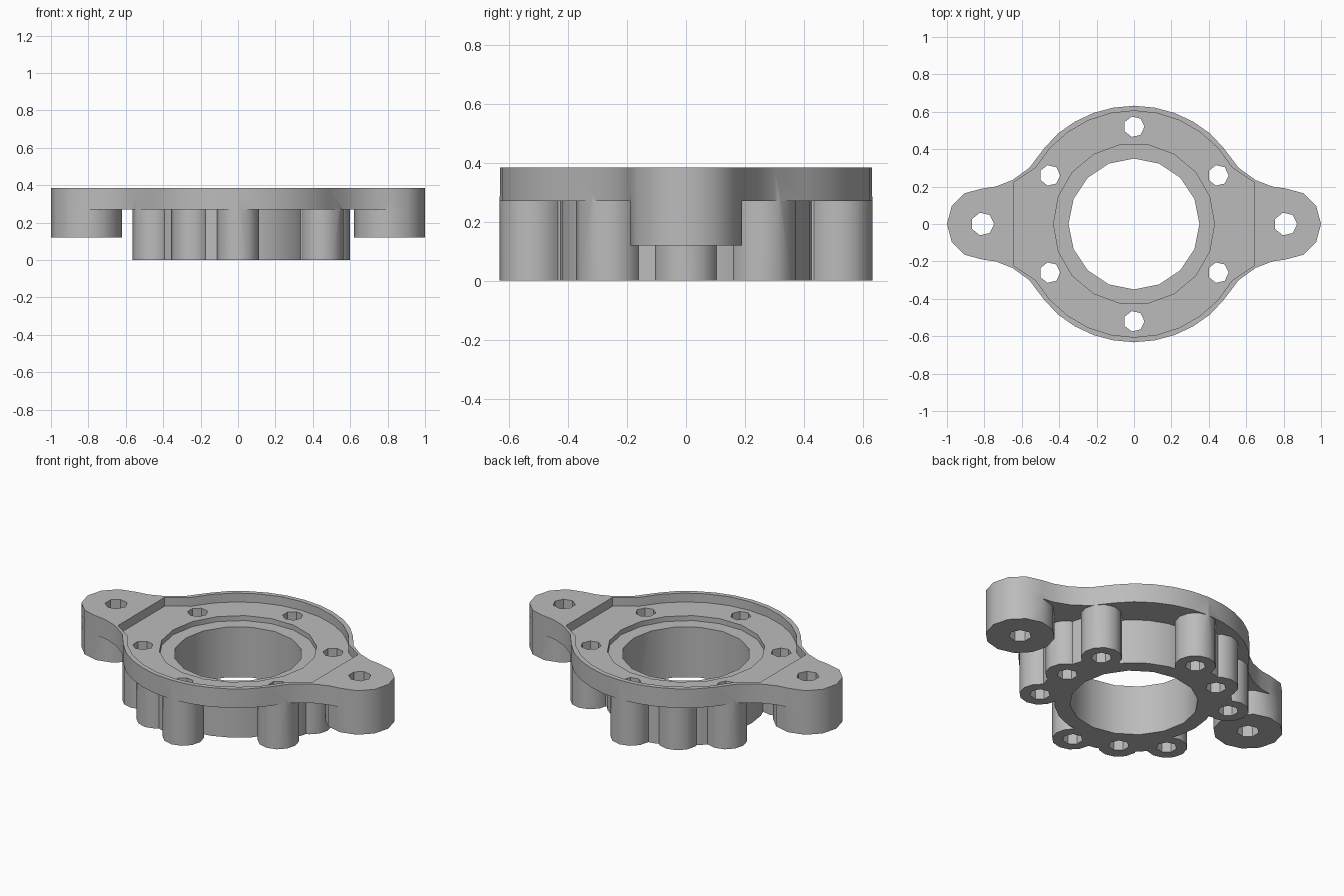
import bpy, bmesh, math
from math import sin, cos, radians

if "Cube" in bpy.data.objects:
    bpy.data.objects.remove(bpy.data.objects["Cube"], do_unlink=True)

TOP, PLATE, EAR, FLOOR, SEAT = 0.385, 0.27, 0.12, 0.332, 0.302
BOLT_R, EAR_X = 0.52, 0.81

steel = bpy.data.materials.new("grey_metal")
steel.use_nodes = True
colour = (0.5, 0.5, 0.5, 1)
steel.diffuse_color = colour
steel.node_tree.nodes["Principled BSDF"].inputs["Base Color"].default_value = colour


def prism(name, points, z0, z1):
    """Extrude a flat outline between two heights."""
    bm = bmesh.new()
    face = bm.faces.new([bm.verts.new((x, y, z0)) for x, y in points])
    out = bmesh.ops.extrude_face_region(bm, geom=[face])
    verts = [v for v in out["geom"] if isinstance(v, bmesh.types.BMVert)]
    bmesh.ops.translate(bm, verts=verts, vec=(0, 0, z1 - z0))
    bmesh.ops.recalc_face_normals(bm, faces=bm.faces)
    mesh = bpy.data.meshes.new(name)
    bm.to_mesh(mesh)
    bm.free()
    mesh.materials.append(steel)
    obj = bpy.data.objects.new(name, mesh)
    bpy.context.collection.objects.link(obj)
    return obj


def circle(r, n, x=0.0, y=0.0):
    return [(x + r * cos(math.tau * i / n), y + r * sin(math.tau * i / n)) for i in range(n)]


def polar(r, degrees):
    return r * cos(radians(degrees)), r * sin(radians(degrees))


def combine(body, tool, operation):
    """Apply a boolean and discard the tool."""
    mod = body.modifiers.new(operation, "BOOLEAN")
    mod.operation, mod.solver, mod.object = operation, "EXACT", tool
    bpy.context.view_layer.objects.active = body
    bpy.ops.object.modifier_apply(modifier=mod.name)
    bpy.data.objects.remove(tool, do_unlink=True)


# Flange plate: round disc whose outline flares into the two ears
flare = [(0.48, 0.405), (0.56, 0.30), (0.65, 0.235), (0.74, 0.2)]
quarter = flare + [(EAR_X + 0.19 * cos(radians(a)), 0.19 * sin(radians(a))) for a in (90, 60, 30)]
right_end = [(x, -y) for x, y in quarter] + [(1.0, 0)] + quarter[::-1]
back_arc = [polar(0.632, a) for a in range(50, 131, 10)]
outline = right_end + back_arc
outline += [(-x, -y) for x, y in outline]
body = prism("flange_body", outline, PLATE, TOP)

# Ear bosses hang below the plate
for side in (1, -1):
    boss = prism("ear_boss", circle(0.19, 12, side * EAR_X), EAR, FLOOR - 0.02)
    combine(body, boss, "UNION")

# Hub: thin sleeve, with three scalloped bolt groups around it
combine(body, prism("hub_sleeve", circle(0.435, 24), 0, 0.29), "UNION")
for centre in (0, 120, 240):
    sector = [polar(0.38, centre + a) for a in (39, 13, -13, -39)]
    sector += [polar(0.535, centre + a) for a in range(-39, 40, 13)]
    combine(body, prism("bolt_group", sector, 0, 0.288), "UNION")
    for offset, r in ((-30, BOLT_R), (0, 0.485), (30, BOLT_R)):
        lobe = prism("bolt_lobe", circle(0.113, 12, *polar(r, centre + offset)), 0, 0.286)
        combine(body, lobe, "UNION")

# Recessed floor inside the raised rim, straight steps at the ears
recess = []
for turn in (0, 180):
    recess += [polar(0.68, turn + a) for a in (-19, 19)]
    recess += [polar(0.605, turn + a) for a in range(30, 151, 12)]
combine(body, prism("floor_recess", recess, FLOOR, 0.5), "DIFFERENCE")

# Bearing seat and central bore
combine(body, prism("seat_cutter", circle(0.43, 18), SEAT, 0.5), "DIFFERENCE")
combine(body, prism("bore_cutter", circle(0.35, 16), -0.1, 0.5), "DIFFERENCE")

# Through holes on the bolt circle, blind holes between, and ear holes
for a in range(30, 390, 60):
    hole = prism("bolt_hole", circle(0.056, 7, *polar(BOLT_R, a)), -0.1, 0.5)
    combine(body, hole, "DIFFERENCE")
for a in (0, 120, 240):
    hole = prism("blind_hole", circle(0.056, 7, *polar(0.475, a)), -0.1, 0.24)
    combine(body, hole, "DIFFERENCE")
for side in (1, -1):
    hole = prism("ear_hole", circle(0.062, 7, side * EAR_X), -0.1, 0.5)
    combine(body, hole, "DIFFERENCE")

# Smooth the walls, keep the machined edges crisp
bpy.ops.object.select_all(action="DESELECT")
body.select_set(True)
bpy.context.view_layer.objects.active = body
bpy.ops.object.shade_smooth_by_angle(angle=radians(32))
